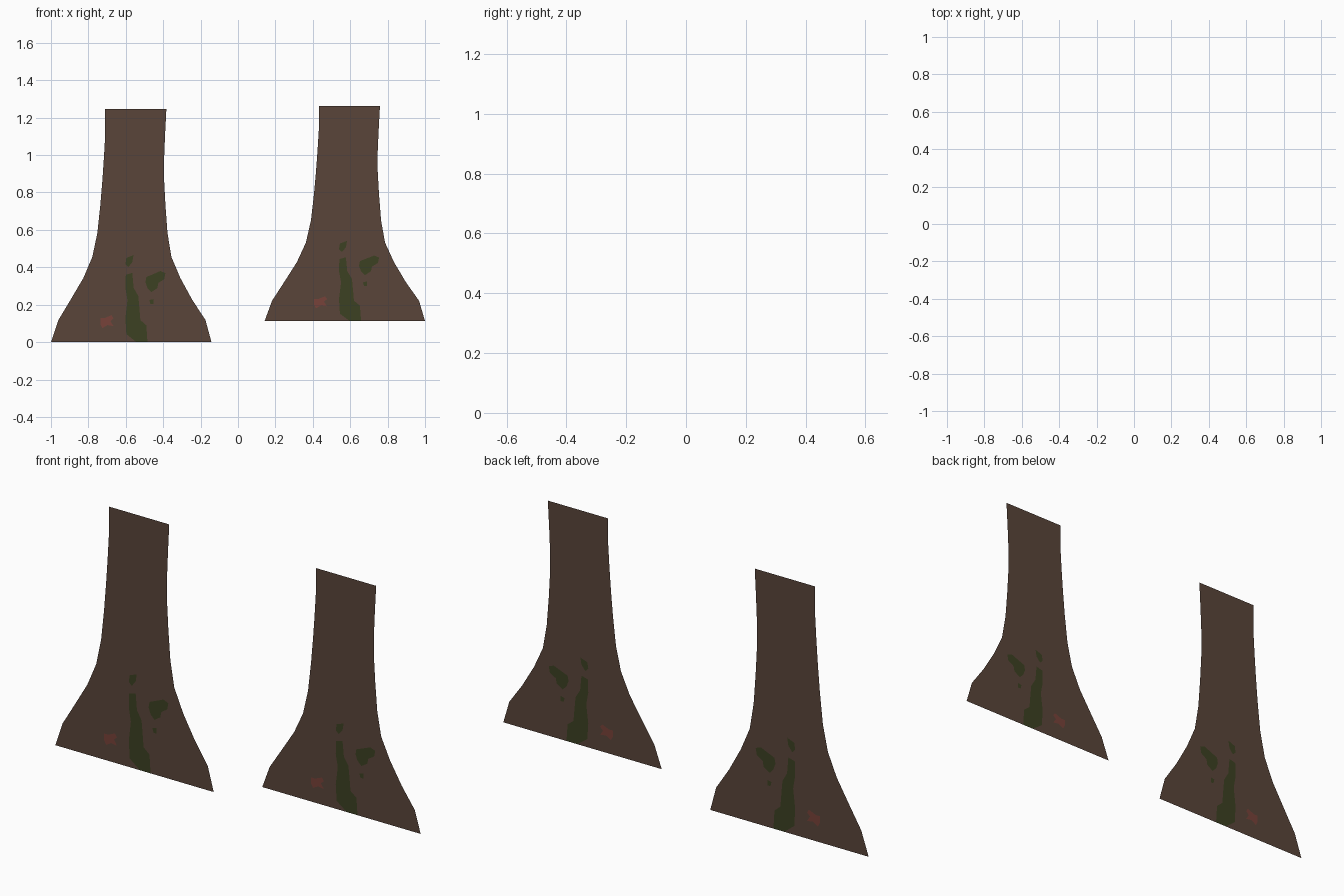
import bpy
from mathutils import Vector
from mathutils.geometry import delaunay_2d_cdt


def material(name, rgb):
    m = bpy.data.materials.new(name)
    m.diffuse_color = (*rgb, 1)
    return m


bark = material("brown bark", (0.102, 0.059, 0.042))
moss = material("green moss", (0.045, 0.053, 0.016))
red = material("red patch", (0.185, 0.055, 0.041))

# Flared trunk silhouette (x, z)
outline = [(-.43, 0), (.428, 0), (.396, .118), (.326, .225), (.262, .342),
           (.214, .455), (.193, .583), (.182, .733), (.175, .866), (.175, .984),
           (.18, 1.107), (.187, 1.246), (-.14, 1.246), (-.14, 1.107),
           (-.147, .984), (-.155, .866), (-.166, .733), (-.182, .583),
           (-.209, .455), (-.257, .342), (-.326, .225), (-.39, .118)]

# Moss streak, upper spot, side blob, dot
streak = [(-.03, .36), (.005, .37), (.012, .29), (.037, .246), (.043, .18),
          (.048, .118), (.08, .09), (.086, 0), (.027, 0), (-.027, .043),
          (-.032, .128), (-.021, .225), (-.032, .29)]
spot = [(-.027, .45), (.011, .465), (.005, .428), (-.016, .401), (-.032, .417)]
blob = [(.08, .348), (.118, .364), (.155, .38), (.182, .369), (.176, .337),
        (.144, .316), (.139, .289), (.107, .267), (.086, .289), (.075, .32)]
dot = [(.096, .225), (.118, .23), (.118, .203), (.102, .203)]
# Reddish patch
patch = [(-.166, .128), (-.144, .128), (-.107, .144), (-.096, .128), (-.112, .112),
         (-.096, .086), (-.128, .091), (-.155, .075), (-.166, .096)]


def ccw(loop):
    area = sum(a[0] * b[1] - b[0] * a[1] for a, b in zip(loop, loop[1:] + loop[:1]))
    return loop if area > 0 else loop[::-1]


def trunk(name, x, y, z, height_scale):
    # Cut the painted shapes into the flat silhouette
    points, loops = [], []
    for loop in (outline, streak, spot, blob, dot, patch):
        loops.append(list(range(len(points), len(points) + len(loop))))
        points += [Vector(p) for p in ccw(loop)]
    verts, _, faces, _, _, source = delaunay_2d_cdt(points, [], loops, 1, 1e-5)
    mesh = bpy.data.meshes.new(name)
    mesh.from_pydata([(v.x, 0, v.y * height_scale) for v in verts], [], faces)
    for m in (bark, moss, red):
        mesh.materials.append(m)
    for poly, src in zip(mesh.polygons, source):
        top = max(src, default=0)
        poly.material_index = 2 if top == 5 else (1 if top else 0)
    ob = bpy.data.objects.new(name, mesh)
    ob.location = (x, y, z)
    bpy.context.collection.objects.link(ob)


trunk("left_flat_trunk", -0.57, 0.015, 0, 1)
trunk("right_flat_trunk", 0.572, -0.015, 0.112, 0.923)
